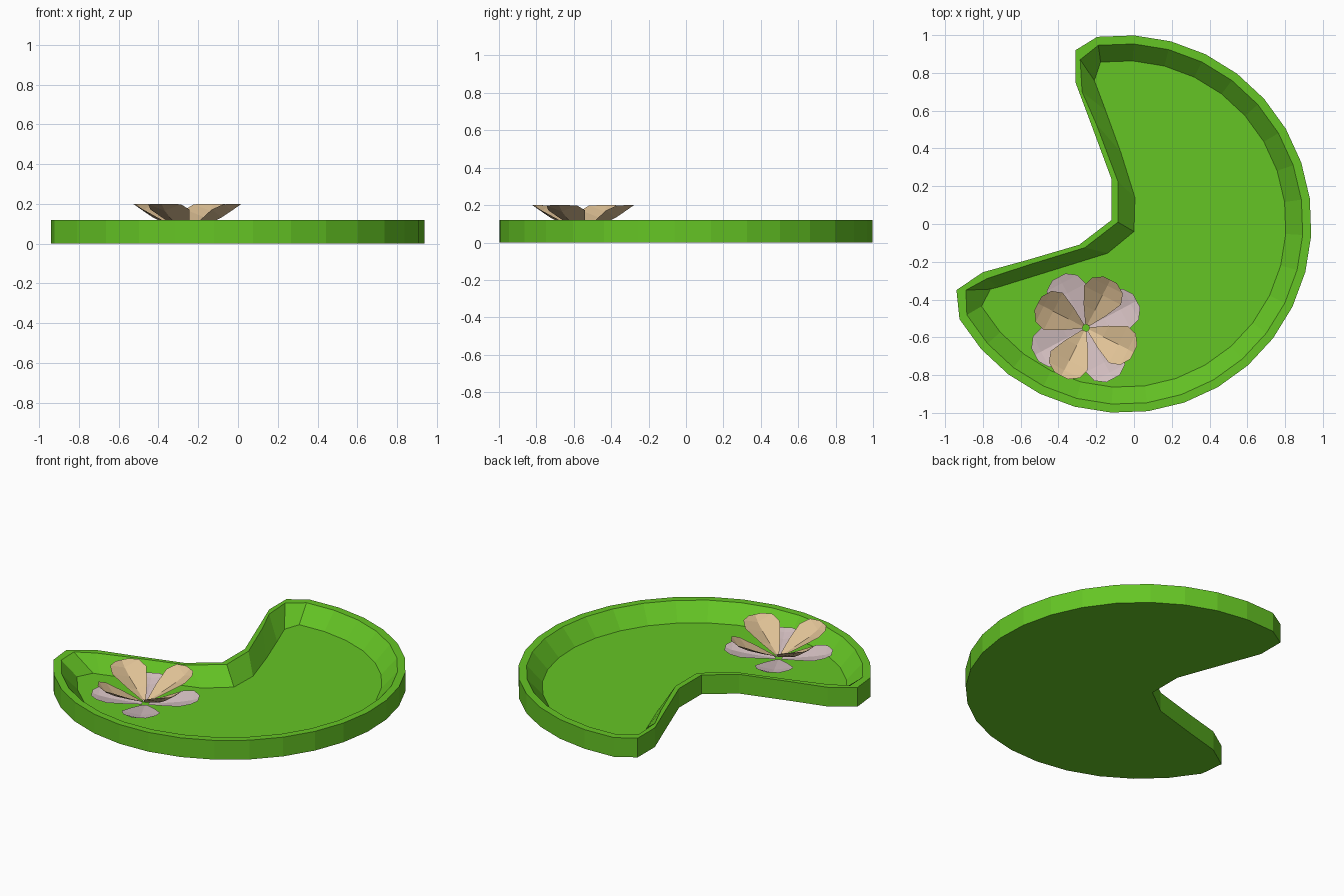
import bpy
import bmesh
from math import cos, sin, radians
from mathutils import Matrix, Vector

cube = bpy.data.objects.get("Cube")
if cube:
    bpy.data.objects.remove(cube, do_unlink=True)


def make_material(name, color):
    material = bpy.data.materials.new(name)
    material.use_nodes = True
    material.diffuse_color = (*color, 1)
    shader = next(n for n in material.node_tree.nodes if n.type == "BSDF_PRINCIPLED")
    shader.inputs["Base Color"].default_value = (*color, 1)
    return material


def make_object(name, bm, material):
    mesh = bpy.data.meshes.new(name)
    bm.to_mesh(mesh)
    bm.free()
    mesh.materials.append(material)
    obj = bpy.data.objects.new(name, mesh)
    bpy.context.collection.objects.link(obj)
    return obj


leaf_green = make_material("leaf green", (0.13, 0.56, 0.018))
petal_tan = make_material("petal tan", (0.73, 0.53, 0.3))
petal_pink = make_material("petal pink", (0.68, 0.54, 0.55))

# Leaf pad: a round arc closed by a notch, as stacked rings
OUTER_NOTCH = [(-.94, -.35), (-.8, -.255), (-.58, -.195), (-.29, -.11), (-.12, .02),
               (-.12, .24), (-.235, .55), (-.31, .75), (-.31, .92)]
RIM_NOTCH = [(-.89, -.35), (-.78, -.29), (-.57, -.22), (-.26, -.125), (-.085, .01),
             (-.085, .225), (-.2, .53), (-.275, .7), (-.285, .87)]
FLOOR_NOTCH = [(-.76, -.345), (-.72, -.335), (-.51, -.27), (-.14, -.155), (0, -.04),
               (.005, .14), (-.07, .38), (-.15, .6), (-.21, .76)]


def add_ring(bm, radius, notch, z):
    angles = [radians(97.75 - 11.25 * i) for i in range(23)]
    outline = [(radius * cos(a) - 0.06, radius * sin(a)) for a in angles] + notch
    return [bm.verts.new((x, y, z)) for x, y in outline]


def build_pad():
    bm = bmesh.new()
    rings = [add_ring(bm, 1, OUTER_NOTCH, 0),
             add_ring(bm, 1, OUTER_NOTCH, 0.12),
             add_ring(bm, 0.955, RIM_NOTCH, 0.12),
             add_ring(bm, 0.865, FLOOR_NOTCH, 0.02)]
    for low, high in zip(rings, rings[1:]):
        for i in range(len(low)):
            bm.faces.new((low[i - 1], low[i], high[i], high[i - 1]))
    bm.faces.new(rings[0])
    bm.faces.new(rings[-1])
    bmesh.ops.recalc_face_normals(bm, faces=bm.faces)
    return make_object("leaf_pad", bm, leaf_green)


# Flower petals: folded sheets that widen, then end in a blunt tip
def build_petal(name, angle, length, base_z, tip_z, cup, material):
    bm = bmesh.new()
    rows = []
    # each section: share of the length, half width, share of the cupping
    for share, half, lift in [(0.06, 0.012, 0), (0.36, 0.065, 0.6),
                              (0.68, 0.11, 1), (0.88, 0.092, 0.8), (1, 0.04, 0)]:
        z = base_z + (tip_z - base_z) * share
        rows.append([bm.verts.new((length * share, side * half,
                                   z + cup * lift * (abs(side) - 0.5)))
                     for side in (-1, 0, 1)])
    for near, far in zip(rows, rows[1:]):
        for i in range(2):
            bm.faces.new((near[i], far[i], far[i + 1], near[i + 1]))
    place = Matrix.Translation(FLOWER_CENTER) @ Matrix.Rotation(radians(angle), 4, "Z")
    bm.transform(place)
    return make_object(name, bm, material)


FLOWER_CENTER = Vector((-0.255, -0.55, 0))
build_pad()
for k in range(4):
    build_petal(f"inner_petal_{k + 1}", 63 + 90 * k, 0.285, 0.05, 0.2, 0.04, petal_tan)
    build_petal(f"outer_petal_{k + 1}", 28 + 90 * k, 0.305, 0.04, 0.095, 0.02, petal_pink)
